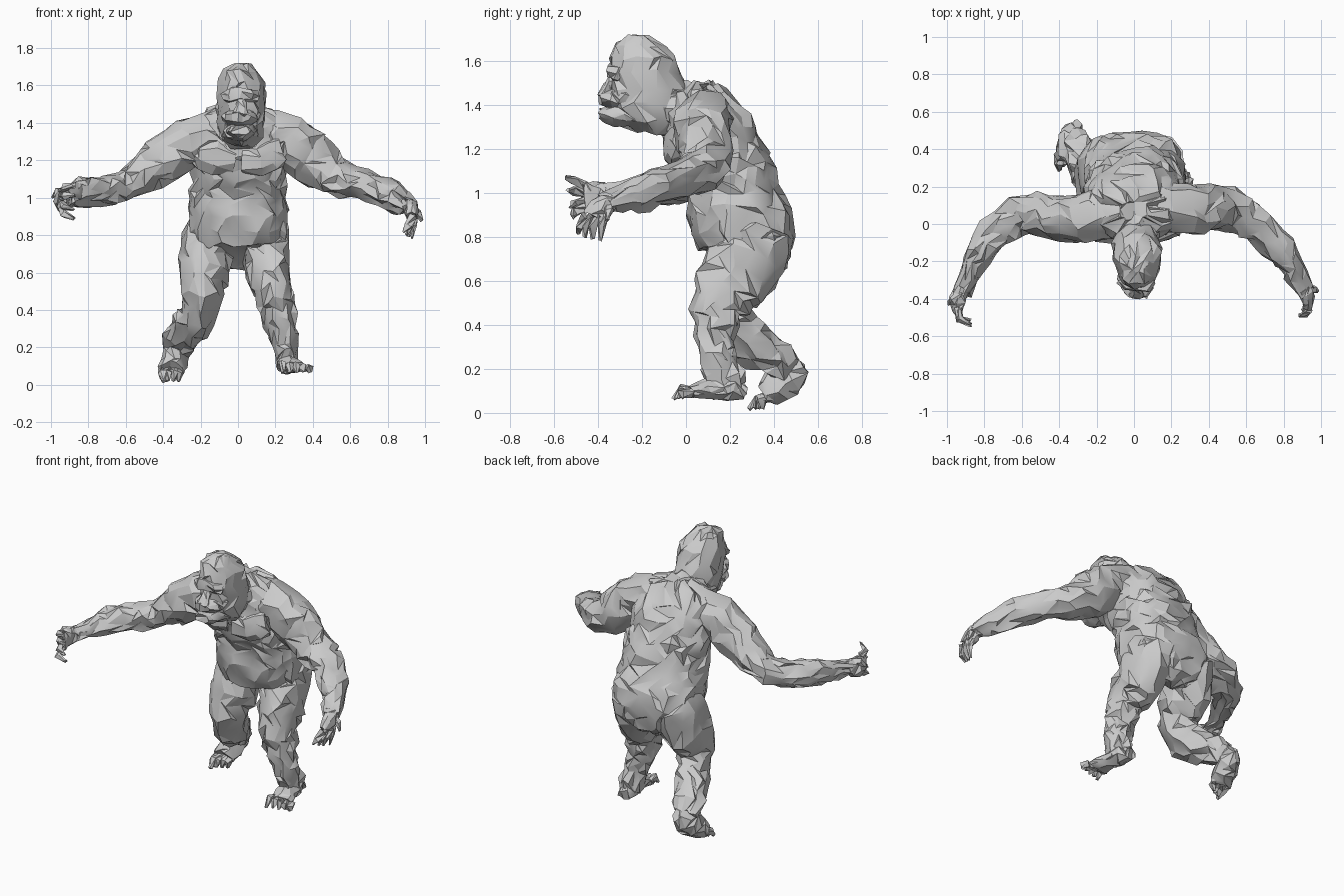
import bpy, bmesh, math, random
from mathutils import Vector
from mathutils.bvhtree import BVHTree

if "Cube" in bpy.data.objects:
    bpy.data.objects.remove(bpy.data.objects["Cube"])

random.seed(11)
fur = bpy.data.materials.new("grey_fur")
fur.diffuse_color = (0.6, 0.6, 0.6, 1)
fur.use_nodes = True
fur.node_tree.nodes["Principled BSDF"].inputs["Base Color"].default_value = fur.diffuse_color


def spline(pts, step):
    """Catmull-Rom resampling of stations (x, y, z, radius_a, radius_b)."""
    out = []
    for i in range(len(pts) - 1):
        p0, p1, p2, p3 = (pts[max(0, min(len(pts) - 1, i + k))] for k in (-1, 0, 1, 2))
        n = max(1, round((Vector(p2[:3]) - Vector(p1[:3])).length / step))
        for k in range(n):
            t = k / n
            out.append([0.5 * (2 * b + (c - a) * t + (2 * a - 5 * b + 4 * c - d) * t * t
                               + (3 * b - a - 3 * c + d) * t ** 3)
                        for a, b, c, d in zip(p0, p1, p2, p3)])
    return out + [list(pts[-1])]


def loft(bm, pts, sides=14, step=0.065, ref=(1, 0, 0), axis=None, rough=0.013, power=2.0):
    """Closed shaggy tube through stations; radius_a lies along ref."""
    st = spline(pts, step)
    rings = []
    for i, s in enumerate(st):
        c = Vector(s[:3])
        t = Vector(axis) if axis else (Vector(st[min(i + 1, len(st) - 1)][:3])
                                       - Vector(st[max(i - 1, 0)][:3])).normalized()
        u = Vector(ref)
        u = (u - t * u.dot(t)).normalized()
        v = t.cross(u)
        ring = []
        for k in range(sides):
            a = 2 * math.pi * (k + 0.5 * (i % 2) + random.uniform(-.3, .3)) / sides
            ca, sa = math.cos(a), math.sin(a)
            e = 2 / power
            x = math.copysign(abs(ca) ** e, ca) * max(s[3], .004)
            y = math.copysign(abs(sa) ** e, sa) * max(s[4], .004)
            d = random.uniform(-rough, rough)
            if random.random() < 0.2:        # raised tuft
                d += rough * 1.2
            f = 1 + d / max(math.hypot(x, y), .01)
            ring.append(bm.verts.new(c + (u * x + v * y) * f
                                     + t * random.uniform(-1, 1) * rough * 1.7))
        rings.append(ring)
    for a, b in zip(rings, rings[1:]):
        for k in range(sides):
            m = (k + 1) % sides
            if random.random() < 0.5:
                tris = (a[k], a[m], b[k]), (a[m], b[m], b[k])
            else:
                tris = (a[k], a[m], b[m]), (a[k], b[m], b[k])
            for tri in tris:
                bm.faces.new(tri)
    bm.faces.new(rings[0][::-1])
    bm.faces.new(rings[-1])


def part(name, *lofts):
    """One object made of one or more lofts, each (stations, options)."""
    bm = bmesh.new()
    for pts, opt in lofts:
        loft(bm, pts, **opt)
    bmesh.ops.triangulate(bm, faces=[f for f in bm.faces if len(f.verts) > 4])
    bmesh.ops.recalc_face_normals(bm, faces=bm.faces)
    me = bpy.data.meshes.new(name)
    bm.to_mesh(me)
    bm.free()
    me.materials.append(fur)
    ob = bpy.data.objects.new(name, me)
    bpy.context.collection.objects.link(ob)
    bpy.ops.object.select_all(action='DESELECT')
    ob.select_set(True)
    bpy.context.view_layer.objects.active = ob
    bpy.ops.object.shade_smooth_by_angle(angle=math.radians(22))
    return ob


def inside(tree, p):
    """True when a ray from p crosses the closed tree an odd number of times."""
    d, n = Vector((.31, .52, .79)).normalized(), 0
    while n < 40:
        hit = tree.ray_cast(p, d)[0]
        if hit is None:
            break
        p, n = hit + d * 1e-5, n + 1
    return n % 2 == 1


def trim_hidden(obs):
    """Remove faces buried in another part."""
    trees = {}
    for o in obs:
        trees[o.name] = BVHTree.FromPolygons([v.co for v in o.data.vertices],
                                             [p.vertices[:] for p in o.data.polygons])
    for o in obs:
        bm = bmesh.new()
        bm.from_mesh(o.data)
        owners = {v: {n for n, t in trees.items() if n != o.name and inside(t, v.co)} for v in bm.verts}
        buried = [f for f in bm.faces if set.intersection(*(owners[v] for v in f.verts))]
        bmesh.ops.delete(bm, geom=buried, context='FACES')
        bm.to_mesh(o.data)
        bm.free()


def stack(rows, x=0):
    """Stations from (z, y_front, y_back, half_width)."""
    return [(x, (f + b) / 2, z, w, (b - f) / 2) for z, f, b, w in rows]


UP = (0, 0, 1)
DIGIT = dict(sides=5, step=0.05, rough=0.004)

# Hunched torso with overhanging belly, rump and rounded back
part("torso", (stack([
    (.63, .30, .40, .10), (.67, .25, .44, .18), (.725, .14, .475, .22), (.75, .055, .485, .235),
    (.82, .025, .50, .255), (.90, .01, .485, .265), (.95, .01, .46, .26), (1.0, .005, .425, .25),
    (1.1, -.04, .40, .245), (1.2, -.08, .36, .25), (1.3, -.085, .31, .25), (1.4, -.075, .245, .23),
    (1.46, -.05, .18, .18), (1.495, .02, .12, .07)]), dict(sides=26, axis=UP, power=2.5)))
part("chest_muscles", *[([(s * .03, -.05, 1.2, .04, .07), (s * .12, -.06, 1.21, .05, .09),
                          (s * .22, -.02, 1.24, .05, .08)],
                         dict(sides=9, ref=(0, 1, 0), rough=.01)) for s in (-1, 1)])
part("neck", ([(.01, -.14, 1.42, .11, .12), (.01, -.02, 1.385, .14, .11), (.0, .1, 1.35, .17, .11)], {}))

# Head with crest, brow, nose, lips and jaw
part("head", (stack([
    (1.275, -.21, -.07, .06), (1.32, -.30, -.02, .1), (1.4, -.33, .01, .125), (1.48, -.335, .015, .13),
    (1.55, -.345, -.015, .128), (1.62, -.34, -.05, .118), (1.68, -.31, -.1, .095),
    (1.705, -.26, -.17, .05)], .018), dict(sides=16, axis=UP, rough=.01)))
part("brow", ([(-.07, -.30, 1.54, .03, .03), (-.03, -.33, 1.55, .035, .035),
               (.06, -.33, 1.55, .035, .035), (.10, -.30, 1.54, .03, .03)],
              dict(sides=7, ref=(0, 1, 0), step=.04, rough=.007)))
part("nose", ([(.015, -.33, 1.53, .018, .02), (.015, -.36, 1.48, .03, .025),
               (.015, -.38, 1.45, .04, .02), (.015, -.37, 1.43, .03, .015)],
              dict(sides=7, step=.03, rough=.005)))
part("muzzle", ([(.015, -.24, 1.43, .1, .06), (.015, -.34, 1.43, .085, .045),
                 (.015, -.39, 1.43, .055, .028)], dict(sides=10, step=.04, rough=.007)))
part("jaw", ([(.015, -.2, 1.35, .1, .05), (.015, -.32, 1.355, .08, .045),
              (.015, -.39, 1.36, .05, .025)], dict(sides=10, step=.04, rough=.007)))

# Arms, curving outward then forward (radius_a is vertical)
part("right_arm", ([
    (-.12, .06, 1.34, .12, .13), (-.27, .03, 1.29, .13, .13), (-.40, .03, 1.20, .13, .115),
    (-.52, .05, 1.11, .095, .105), (-.63, .04, 1.055, .075, .10), (-.74, -.04, 1.035, .075, .09),
    (-.83, -.16, 1.025, .075, .07), (-.89, -.28, 1.01, .05, .05), (-.92, -.37, 1.0, .035, .045)],
    dict(ref=UP)))
part("left_arm", ([
    (.12, .08, 1.35, .12, .13), (.27, .08, 1.31, .13, .13), (.40, .08, 1.205, .135, .125),
    (.51, .08, 1.12, .1, .115), (.62, .02, 1.085, .08, .1), (.73, -.07, 1.05, .08, .085),
    (.82, -.18, 1.015, .075, .07), (.88, -.28, .98, .05, .055), (.92, -.36, .95, .035, .045)],
    dict(ref=UP)))


def finger(base, mid, tip, r):
    return [(*base, r, r), (*mid, r, r), (*tip, r * .4, r * .4)], DIGIT


# Hands: palm, four fingers and thumb
part("right_hand",
     ([(-.915, -.34, 1.0, .045, .045), (-.94, -.41, .99, .065, .04), (-.94, -.47, .985, .065, .03)],
      dict(sides=8, ref=UP, step=.04, rough=.006)),
     *[finger((-.945, -.45, z), (-.93, -.51, z + dz), (-.875, -.55 + .012 * i, z + dz * 1.6), .02)
       for i, (z, dz) in enumerate(((1.03, .025), (1.0, .01), (.97, -.02), (.94, -.03)))],
     finger((-.93, -.37, 1.02), (-.97, -.41, 1.03), (-.995, -.43, 1.0), .024))
part("left_hand",
     ([(.905, -.34, .96, .04, .045), (.93, -.39, .93, .035, .06), (.935, -.42, .89, .028, .06)],
      dict(sides=8, ref=(1, 0, 0), step=.04, rough=.006)),
     *[finger((.94, y, .90), (.945 - .01 * i, y - .025, .85), (.93 - .015 * i, y - .03, .78 + .012 * i), .019)
       for i, y in enumerate((-.36, -.395, -.43, -.46))],
     finger((.92, -.36, .95), (.965, -.35, .92), (.985, -.36, .88), .022))

# Legs: left leg planted, right leg trailing
part("left_leg", ([
    (.13, .33, .84, .13, .15), (.145, .285, .72, .13, .17), (.16, .205, .60, .115, .165),
    (.19, .15, .50, .10, .125), (.215, .14, .40, .09, .10), (.24, .135, .30, .075, .08),
    (.26, .155, .20, .062, .08), (.265, .19, .10, .055, .08)], {}))
part("right_leg", ([
    (-.14, .33, .84, .14, .15), (-.17, .285, .72, .14, .17), (-.185, .22, .60, .13, .15),
    (-.19, .18, .49, .105, .125), (-.215, .225, .38, .095, .11), (-.26, .32, .31, .10, .095),
    (-.305, .41, .25, .085, .08), (-.32, .46, .20, .065, .07)], {}))

# Feet with toes
part("left_foot",
     ([(.255, .265, .09, .04, .03), (.26, .21, .11, .055, .055), (.275, .10, .11, .06, .045),
       (.295, .02, .09, .075, .03)], dict(sides=9, step=.05, rough=.007)),
     *[finger((.235 + .033 * i, .03, .09), (.24 + .036 * i, -.02, .11 - .006 * i),
              (.24 + .037 * i, -.055 + .012 * i, .065), .022) for i in range(5)])
part("right_foot",
     ([(-.305, .53, .205, .03, .035), (-.32, .49, .18, .06, .075), (-.345, .42, .13, .068, .085),
       (-.36, .36, .08, .07, .055)], dict(sides=9, step=.05, rough=.008)),
     *[finger((-.405 + .03 * i, .38, .075), (-.405 + .03 * i, .325 + .006 * i, .06),
              (-.40 + .028 * i, .29 + .02 * i, .018), .025) for i in range(4)])

trim_hidden(list(bpy.context.collection.objects))
